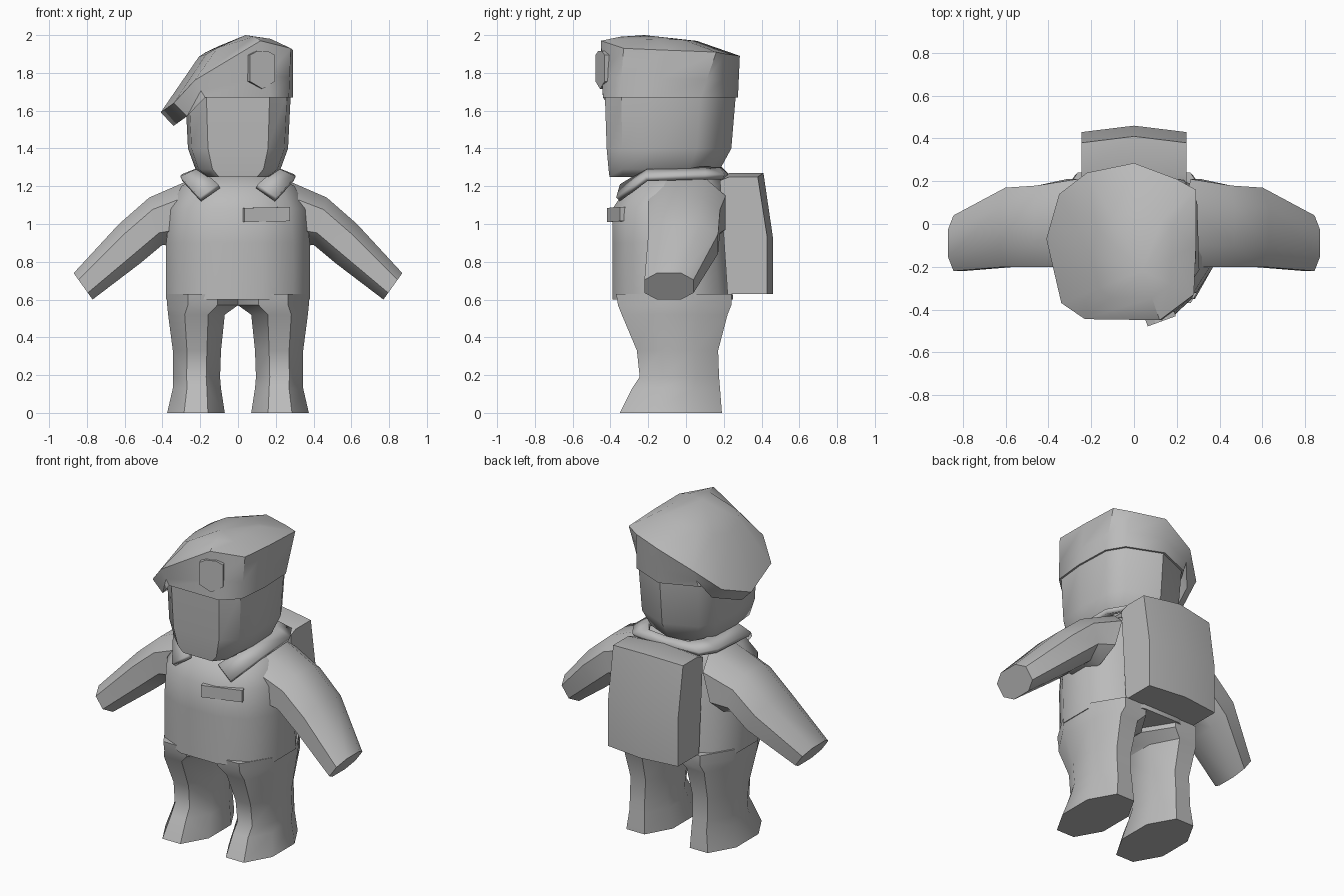
import bpy
import bmesh
from math import cos, sin, tau, copysign
from mathutils import Vector

cube = bpy.data.objects.get("Cube")
if cube:
    bpy.data.objects.remove(cube)

grey = bpy.data.materials.new("plain_grey")
grey.use_nodes = True
grey.diffuse_color = (0.5, 0.5, 0.5, 1)
grey.node_tree.nodes["Principled BSDF"].inputs["Base Color"].default_value = (0.5, 0.5, 0.5, 1)


def finish(name, bm, angle=0.7):
    """Turn a bmesh into a smooth-shaded object with sharp edges kept."""
    bmesh.ops.recalc_face_normals(bm, faces=bm.faces)
    mesh = bpy.data.meshes.new(name)
    bm.to_mesh(mesh)
    bm.free()
    mesh.materials.append(grey)
    obj = bpy.data.objects.new(name, mesh)
    bpy.context.collection.objects.link(obj)
    bpy.ops.object.select_all(action="DESELECT")
    obj.select_set(True)
    bpy.context.view_layer.objects.active = obj
    bpy.ops.object.shade_smooth_by_angle(angle=angle)
    return obj


def loft(name, rings, peak=None, angle=0.7):
    """Skin a stack of closed rings, capping the ends or closing on a peak."""
    bm = bmesh.new()
    rows = [[bm.verts.new(p) for p in ring] for ring in rings]
    n = len(rows[0])
    for a, b in zip(rows, rows[1:]):
        for i in range(n):
            j = (i + 1) % n
            bm.faces.new((a[i], a[j], b[j], b[i]))
    bm.faces.new(rows[0])
    if peak:
        tip = bm.verts.new(peak)
        for i in range(n):
            bm.faces.new((rows[-1][i], rows[-1][(i + 1) % n], tip))
    else:
        bm.faces.new(rows[-1])
    return finish(name, bm, angle)


def prism(name, outline, depth, place, turn):
    """Extrude an x-z outline backwards, turned about the vertical axis."""
    rings = []
    for y in (0, depth):
        rings.append([Vector((x * cos(turn) - y * sin(turn),
                              x * sin(turn) + y * cos(turn), z)) + Vector(place)
                      for x, z in outline])
    return loft(name, rings, angle=0.4)


def superellipse(n, power):
    """Unit outline reaching one on each side."""
    pts = []
    for k in range(n):
        a = tau * (k + 0.5) / n
        pts.append([copysign(abs(f) ** (2 / power), f) for f in (cos(a), sin(a))])
    m = max(p[0] for p in pts)
    return [(x / m, y / m) for x, y in pts]


def section(unit, z, x0, x1, y0, y1):
    """Fit a unit outline to a horizontal box."""
    return [Vector(((x0 + x1) / 2 + u * (x1 - x0) / 2,
                    (y0 + y1) / 2 + v * (y1 - y0) / 2, z)) for u, v in unit]


# Torso
body = superellipse(12, 2.4)
loft("torso", [section(body, z, -w, w, f, b) for z, w, f, b in (
    (0.6, 0.38, -0.39, 0.25), (0.9, 0.38, -0.39, 0.22), (1.08, 0.36, -0.39, 0.2),
    (1.2, 0.3, -0.31, 0.2), (1.27, 0.18, -0.2, 0.16))])

# Legs and arms
leg_unit = superellipse(8, 2)
arm_unit = superellipse(8, 2.5)
leg_rings = ((0, 0.07, 0.375, -0.35, 0.19), (0.13, 0.09, 0.345, -0.285, 0.18),
             (0.19, 0.095, 0.345, -0.245, 0.175), (0.33, 0.09, 0.345, -0.26, 0.17),
             (0.52, 0.07, 0.37, -0.34, 0.22), (0.57, 0, 0.375, -0.36, 0.24),
             (0.63, 0, 0.375, -0.37, 0.24))
# Top point, bottom point, front and back of each arm ring
arm_rings = (((0.24, 1.24), (0.34, 0.88), -0.2, 0.21),
             ((0.47, 1.14), (0.4, 0.89), -0.2, 0.18),
             ((0.63, 1.0), (0.52, 0.79), -0.2, 0.17),
             ((0.87, 0.74), (0.77, 0.6), -0.22, 0.04))
for side, s in (("left", 1), ("right", -1)):
    rings = [section(leg_unit, *r) for r in leg_rings]
    loft(side + "_leg", [[(s * p.x, p.y, p.z) for p in r] for r in rings])
    rings = []
    for top, low, front, back in arm_rings:
        t, b = Vector(top), Vector(low)
        ring = []
        for u, v in arm_unit:
            q = (t + b) / 2 + (t - b) / 2 * v
            ring.append((s * q.x, (front + back) / 2 + u * (back - front) / 2, q.y))
        rings.append(ring)
    loft(side + "_arm", rings)

# Head, with a flat front and a ridge down the back
half = [(0.6, -1), (0.93, -0.75), (1, -0.2), (0.97, 0.45), (0.75, 0.75)]
head_unit = half + [(0, 1)] + [(-x, y) for x, y in reversed(half)]
loft("head", [section(head_unit, z, -w, w, f, b) for z, w, f, b in (
    (1.25, 0.17, -0.405, 0.13), (1.29, 0.225, -0.41, 0.18),
    (1.4, 0.265, -0.42, 0.24), (1.7, 0.28, -0.43, 0.265))])

# Beret, flopping down over the right side
band = section(head_unit, 1.67, -0.29, 0.29, -0.44, 0.275)
rim = [Vector(p) for p in (
    (0.12, -0.45, 1.97), (0.28, -0.33, 1.93), (0.29, -0.1, 1.92), (0.29, 0.16, 1.91),
    (0.2, 0.21, 1.9), (0, 0.285, 1.89), (-0.22, 0.24, 1.79), (-0.35, 0.14, 1.67),
    (-0.41, -0.07, 1.59), (-0.34, -0.37, 1.64), (-0.23, -0.445, 1.76))]
peak = Vector((0.04, -0.22, 2))
under, shoulder = [], []
for b, r in zip(band, rim):
    flap = r.x < -0.3
    under.append(r + Vector((0.07, 0, -0.07)) if flap else b.lerp(r, 0.4))
    p = r.lerp(peak, 0.45)
    p.z += 0.27 * (2 - r.z)
    shoulder.append(p)
loft("beret", [band, under, rim, shoulder], peak, angle=0.8)

# Cap badge and chest tag
shield = [(-0.07, 0.08), (-0.03, 0.1), (0.03, 0.1), (0.07, 0.08), (0.07, -0.06), (0, -0.1),
          (-0.07, -0.06)]
prism("cap_badge", shield, 0.06, (0.13, -0.455, 1.815), 0.35)
tag = [(-0.125, -0.04), (0.125, -0.035), (0.125, 0.04), (-0.125, 0.035)]
prism("chest_tag", tag, 0.06, (0.155, -0.385, 1.05), 0.28)

# Backpack with a gently ridged back
profile = [(0.18, 1.25), (0.23, 1.27), (0.41, 1.27), (0.46, 0.93), (0.46, 0.63), (0.22, 0.63)]
loft("backpack", [[(x, y - (0.03 if x and y > 0.3 else 0), z - (0.02 if x and z > 1 else 0))
                   for y, z in profile] for x in (-0.245, 0, 0.245)], angle=0.6)

# Collar with pointed front flaps
inner = [(0.1, -0.34, 1.2), (0.2, -0.2, 1.285), (0.19, 0.1, 1.29), (0.14, 0.17, 1.29), (0, 0.18, 1.29)]
outer = [(0.2, -0.36, 1.13), (0.3, -0.21, 1.24), (0.29, 0.1, 1.25), (0.23, 0.2, 1.25), (0, 0.22, 1.25)]
bm = bmesh.new()
rows = [[bm.verts.new(p) for p in line] for line in (inner, outer)]
for i in range(len(inner) - 1):
    bm.faces.new((rows[0][i], rows[1][i], rows[1][i + 1], rows[0][i + 1]))
collar = finish("collar", bm, 0.5)
mirror = collar.modifiers.new("mirror", "MIRROR")
mirror.use_clip = True
thick = collar.modifiers.new("thickness", "SOLIDIFY")
thick.thickness = 0.03
thick.offset = 0
